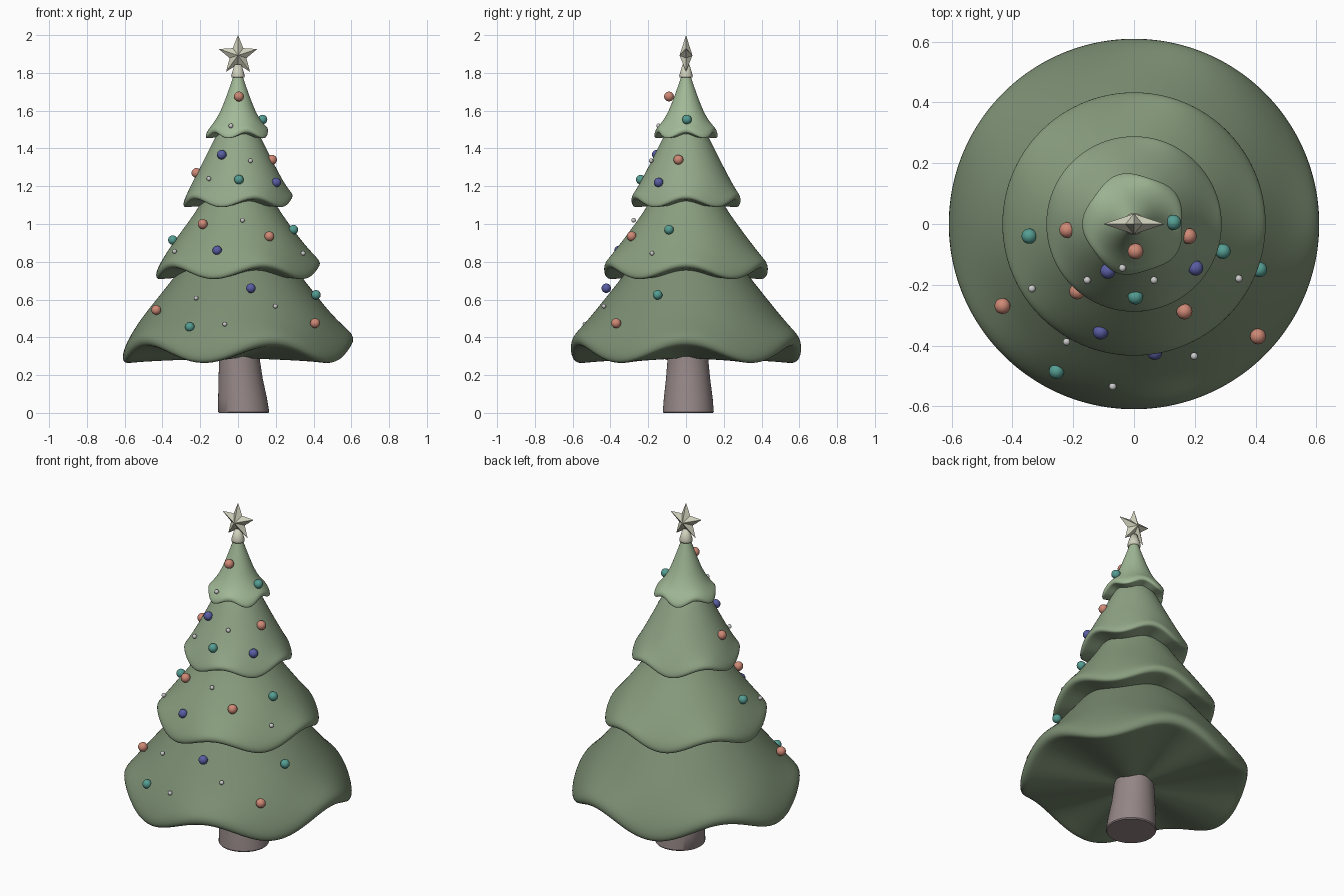
import bpy, bmesh, math
from mathutils import Vector

if "Cube" in bpy.data.objects:
    bpy.data.objects.remove(bpy.data.objects["Cube"])


def material(name, rgb):
    m = bpy.data.materials.new(name)
    m.diffuse_color = (*rgb, 1)
    m.use_nodes = True
    m.node_tree.nodes["Principled BSDF"].inputs["Base Color"].default_value = m.diffuse_color
    return m


def make_object(name, bm, mat, smooth=True):
    bmesh.ops.recalc_face_normals(bm, faces=bm.faces[:])
    for f in bm.faces:
        f.smooth = smooth
    me = bpy.data.meshes.new(name)
    bm.to_mesh(me)
    bm.free()
    ob = bpy.data.objects.new(name, me)
    bpy.context.collection.objects.link(ob)
    me.materials.append(mat)
    return ob


def skin_rings(rings, caps=True):
    """Join equal-length rings of points into a tube."""
    bm = bmesh.new()
    vs = [[bm.verts.new(p) for p in ring] for ring in rings]
    n = len(vs[0])
    for a, b in zip(vs, vs[1:]):
        for i in range(n):
            j = (i + 1) % n
            bm.faces.new((a[i], a[j], b[j], b[i]))
    if caps:
        bm.faces.new(vs[0])
        bm.faces.new(vs[-1])
    return bm


def circle(r, z, cx=0, cy=0, n=48):
    return [(cx + r * math.cos(2 * math.pi * i / n),
             cy + r * math.sin(2 * math.pi * i / n), z) for i in range(n)]


# Foliage tiers: skirt with five-lobed wavy rim and a closed underside
def tier(name, body, R, zm, amp, flare, rgb, n=60):
    prof = [(r, z, 0) for r, z in body]
    prof += [(R * f, zm + amp * dz, w) for f, dz, w in (
        (.943, 1.4, .5), (1.003, .1, 1), (.985, -.9, 1),
        (.90, -.8, .85), (.5, -1.0, .4), (.03, -1.2, 0))]
    rings = []
    for r, z, w in prof:
        ring = []
        for i in range(n):
            a = 2 * math.pi * i / n
            c = math.cos(5 * a)
            rr = r * (1 - flare * w * c)
            ring.append((rr * math.cos(a), rr * math.sin(a), z + amp * w * c))
        rings.append(ring)
    ob = make_object(name, skin_rings(rings, False), material(name, rgb))
    sub = ob.modifiers.new("smooth", "SUBSURF")
    sub.levels = sub.render_levels = 2


tier("tier_bottom", [(.16, .95), (.24, .84), (.33, .73), (.42, .615), (.51, .505)],
     .615, .35, .05, 0, (.20, .27, .17))
tier("tier_lower_middle", [(.12, 1.25), (.20, 1.10), (.27, 1.0), (.345, .90)],
     .437, .765, .033, 0, (.25, .34, .21))
tier("tier_upper_middle", [(.06, 1.55), (.11, 1.48), (.155, 1.39), (.20, 1.30), (.24, 1.225)],
     .291, 1.13, .024, 0, (.29, .39, .25))
tier("tier_top", [(.02, 1.80), (.035, 1.75), (.06, 1.68), (.09, 1.60), (.125, 1.54)],
     .166, 1.483, .017, .04, (.36, .49, .31))

# Trunk, flared and leaning slightly at the foot
trunk = [(.131, 0, .03, .012), (.135, .006, .03, .012), (.129, .08, .024, .012),
         (.117, .18, .014, .011), (.108, .28, .008, .01), (.104, .40, .006, .01)]
ob = make_object("trunk", skin_rings([circle(*t) for t in trunk]),
                 material("bark", (.30, .24, .24)))
bpy.context.view_layer.objects.active = ob
ob.select_set(True)
bpy.ops.object.shade_smooth_by_angle(angle=math.radians(35))

# Star and the collar under it
gold = material("star", (.64, .64, .51))
bm = bmesh.new()
C = Vector((0, 0, 1.893))
pts = []
for i in range(10):
    a = math.pi / 2 + i * math.pi / 5
    r = .107 if i % 2 == 0 else .047
    pts.append(bm.verts.new(C + Vector((r * math.cos(a), 0, r * math.sin(a)))))
for y in (-.034, .034):
    apex = bm.verts.new(C + Vector((0, y, 0)))
    for i in range(10):
        bm.faces.new((apex, pts[i], pts[(i + 1) % 10]))
make_object("star", bm, gold, False)
make_object("star_collar", skin_rings([circle(.034, 1.775, n=24), circle(.036, 1.785, n=24),
                                       circle(.018, 1.845, n=24)]), gold)

# Baubles sunk into the foliage
baubles = {
    "red": ((.62, .25, .18), .026, [
        (.005, -.09, 1.675), (.18, -.04, 1.34), (-.22, -.02, 1.27), (-.187, -.222, 1.0),
        (.166, -.288, .935), (-.433, -.27, .545), (.408, -.37, .475)]),
    "teal": ((.09, .34, .29), .025, [
        (.13, .005, 1.553), (.005, -.24, 1.235), (-.345, -.04, .915), (.293, -.09, .97),
        (-.255, -.485, .455), (.413, -.15, .625)]),
    "blue": ((.10, .11, .36), .025, [
        (-.086, -.155, 1.367), (.203, -.145, 1.22), (-.11, -.355, .86), (.068, -.422, .66)]),
    "white": ((.8, .8, .8), .012, [
        (-.038, -.145, 1.52), (.066, -.185, 1.335), (-.154, -.185, 1.24), (.024, -.277, 1.02),
        (-.336, -.213, .855), (.345, -.18, .845), (-.222, -.388, .608), (.198, -.435, .565),
        (-.07, -.535, .47)]),
}
for colour, (rgb, r, places) in baubles.items():
    mat = material(colour + "_bauble", rgb)
    for k, p in enumerate(places):
        bm = bmesh.new()
        bmesh.ops.create_uvsphere(bm, u_segments=20, v_segments=12, radius=r)
        bmesh.ops.translate(bm, verts=bm.verts[:], vec=p)
        make_object(f"{colour}_bauble_{k + 1}", bm, mat)
